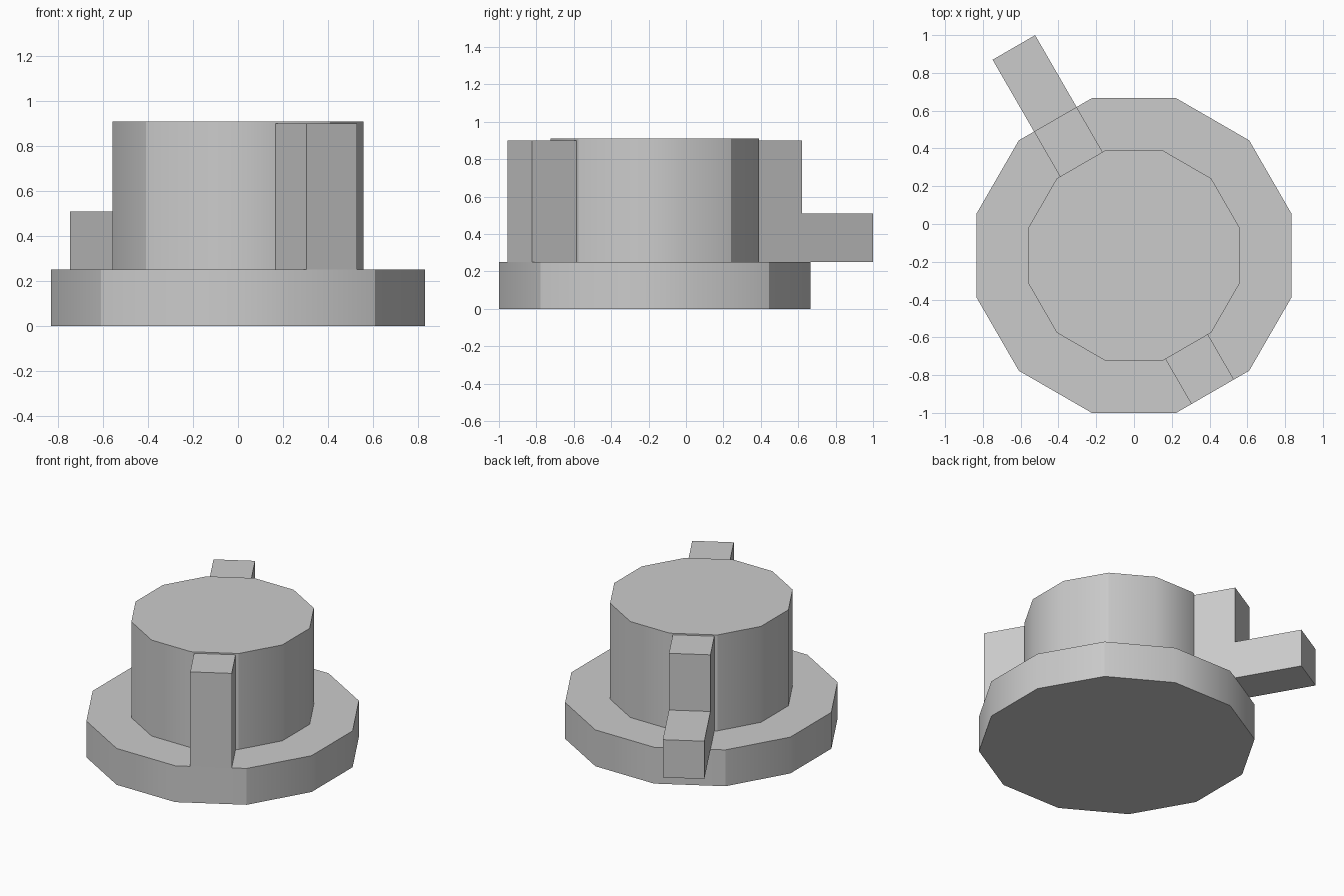
import bpy
import bmesh
from math import radians, cos, atan2, degrees
from mathutils import Matrix, Vector

cube = bpy.data.objects.get("Cube")
if cube:
    bpy.data.objects.remove(cube, do_unlink=True)

CENTRE_Y = -0.167
BASE_TOP, HUB_TOP, RIB_TOP, ARM_TOP = 0.25, 0.91, 0.90, 0.51
BASE_FLAT, HUB_FLAT, ARM_END = 0.833, 0.558, 1.272
RIB_WIDTH = 0.26

grey = bpy.data.materials.new("plain_grey")
grey.use_nodes = True
grey.diffuse_color = (0.6, 0.6, 0.6, 1)
grey.node_tree.nodes["Principled BSDF"].inputs["Base Color"].default_value = (0.6, 0.6, 0.6, 1)


def finish(name, bm):
    bmesh.ops.recalc_face_normals(bm, faces=bm.faces)
    mesh = bpy.data.meshes.new(name)
    bm.to_mesh(mesh)
    bm.free()
    mesh.materials.append(grey)
    obj = bpy.data.objects.new(name, mesh)
    obj.location.y = CENTRE_Y
    bpy.context.collection.objects.link(obj)
    return obj


def drum(name, flat_radius, bottom, top):
    """Twelve-sided drum, softly shaded except at its diagonal edges."""
    bm = bmesh.new()
    radius = flat_radius / cos(radians(15))
    place = Matrix.Translation((0, 0, (bottom + top) / 2)) @ Matrix.Rotation(radians(15), 4, "Z")
    bmesh.ops.create_cone(bm, cap_ends=True, segments=12, radius1=radius,
                          radius2=radius, depth=top - bottom, matrix=place)
    for face in bm.faces:
        face.smooth = len(face.verts) == 4
    for edge in bm.edges:
        a, b = (v.co for v in edge.verts)
        upright = abs(a.z - b.z) > 0.01
        diagonal = round(degrees(atan2(a.y, a.x))) % 90 == 45
        edge.smooth = upright and not diagonal
    return finish(name, bm)


def rib(name, profile, angle):
    """Extrude a radius/height profile across the rib width, then turn it."""
    bm = bmesh.new()
    face = bm.faces.new([bm.verts.new((r, -RIB_WIDTH / 2, z)) for r, z in profile])
    out = bmesh.ops.extrude_face_region(bm, geom=[face])
    moved = [v for v in out["geom"] if isinstance(v, bmesh.types.BMVert)]
    bmesh.ops.translate(bm, verts=moved, vec=Vector((0, RIB_WIDTH, 0)))
    bmesh.ops.rotate(bm, verts=bm.verts, matrix=Matrix.Rotation(radians(angle), 3, "Z"))
    return finish(name, bm)


# Wide base with a narrower hub on top
drum("base_flange", BASE_FLAT, 0, BASE_TOP)
drum("hub", HUB_FLAT, BASE_TOP, HUB_TOP)

# Upright rib at the front, flush with the base
inner = HUB_FLAT - 0.06
rib("front_rib", [(inner, BASE_TOP), (BASE_FLAT, BASE_TOP),
                  (BASE_FLAT, RIB_TOP), (inner, RIB_TOP)], 300)

# Stepped rib at the back, with a low arm reaching past the base
rib("back_stepped_arm", [(inner, BASE_TOP), (ARM_END, BASE_TOP), (ARM_END, ARM_TOP),
                         (BASE_FLAT, ARM_TOP), (BASE_FLAT, RIB_TOP), (inner, RIB_TOP)], 120)
